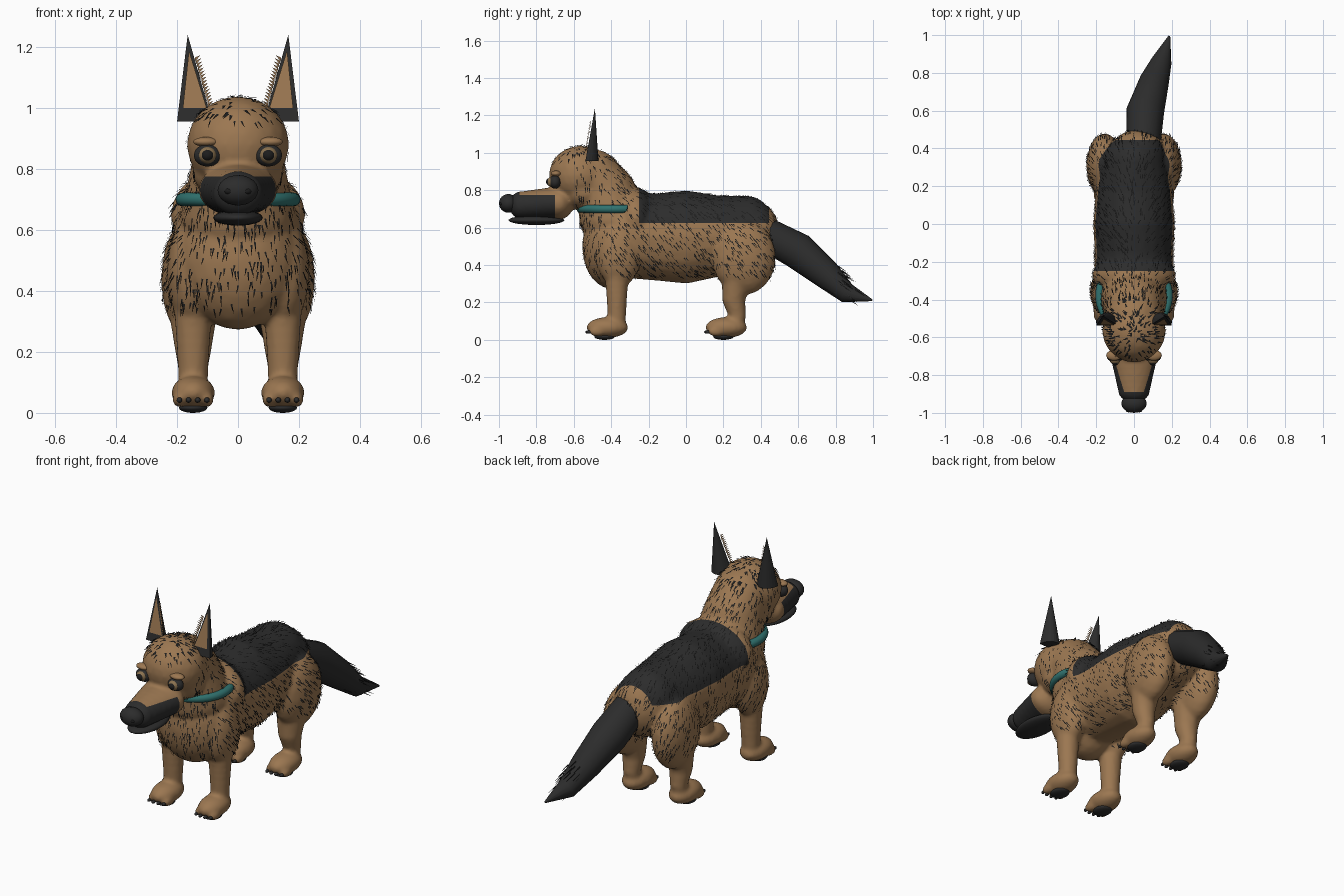
import bpy, bmesh, math, random
from mathutils import Vector, Matrix

random.seed(7)
if "Cube" in bpy.data.objects:
    bpy.data.objects.remove(bpy.data.objects["Cube"])


def material(name, *rgb):
    mat = bpy.data.materials.new(name)
    mat.use_nodes = True
    mat.diffuse_color = (*rgb, 1)
    bsdf = next(n for n in mat.node_tree.nodes if n.type == 'BSDF_PRINCIPLED')
    bsdf.inputs["Base Color"].default_value = (*rgb, 1)
    bsdf.inputs["Roughness"].default_value = 0.8
    return mat


tan = material("tan fur", 0.33, 0.185, 0.083)
black = material("black fur", 0.025, 0.025, 0.025)
strand = material("dark strands", 0.012, 0.012, 0.012)
teal = material("teal collar", 0.03, 0.17, 0.16)
brown = material("brown iris", 0.26, 0.17, 0.08)


def finish(name, bm, *mats, smooth=True):
    mesh = bpy.data.meshes.new(name)
    for f in bm.faces:
        f.smooth = smooth
    bm.to_mesh(mesh)
    bm.free()
    for m in mats:
        mesh.materials.append(m)
    obj = bpy.data.objects.new(name, mesh)
    bpy.context.collection.objects.link(obj)
    return obj


def blob(bm, centre, radii, subdiv=3):
    m = Matrix.Translation(centre) @ Matrix.Diagonal((*radii, 1))
    bmesh.ops.create_icosphere(bm, subdivisions=subdiv, radius=1, matrix=m)


def chain(bm, stations, steps=6):
    """Row of overlapping ellipsoids blended between (centre, radii) stations."""
    for (c0, r0), (c1, r1) in zip(stations, stations[1:]):
        for i in range(steps + 1):
            t = i / steps
            blob(bm, Vector(c0).lerp(Vector(c1), t), Vector(r0).lerp(Vector(r1), t))


def ball(name, mat, centre, radii):
    bm = bmesh.new()
    blob(bm, centre, radii)
    return finish(name, bm, mat)


def round_limb(bm, x, points):
    chain(bm, [((x, y, z), (r, r, r)) for y, z, r in points])


# Body: torso, neck, head, muzzle and legs fused into one skin
bm = bmesh.new()
torso = [(-0.33, 0.56, 0.215, 0.23), (-0.15, 0.55, 0.21, 0.235), (0, 0.55, 0.217, 0.25),
         (0.16, 0.555, 0.205, 0.22), (0.33, 0.58, 0.17, 0.19)]
chain(bm, [((0, y, z), (rx, 0.15, rz)) for y, z, rx, rz in torso])
blob(bm, (0, -0.4, 0.5), (0.2, 0.155, 0.228))
blob(bm, (0, -0.27, 0.65), (0.222, 0.12, 0.165))
blob(bm, (0.02, 0.37, 0.57), (0.15, 0.13, 0.17))
chain(bm, [((0, -0.38, 0.64), (0.19, 0.19, 0.15)),
           ((0, -0.43, 0.8), (0.155, 0.16, 0.14)),
           ((0, -0.5, 0.88), (0.15, 0.15, 0.14))])
blob(bm, (0, -0.565, 0.88), (0.168, 0.168, 0.158))
blob(bm, (0, -0.54, 0.79), (0.15, 0.13, 0.1))
chain(bm, [((0, -0.68, 0.732), (0.131, 0.08, 0.09)),
           ((0, -0.885, 0.72), (0.084, 0.06, 0.074))])
PAW_Y = (-0.42, 0.215)
for s in (-1, 1):
    x = s * 0.147
    blob(bm, (s * 0.15, -0.36, 0.46), (0.083, 0.12, 0.18))
    blob(bm, (s * 0.155, 0.31, 0.44), (0.097, 0.17, 0.2))
    round_limb(bm, x, [(-0.37, 0.4, 0.068), (-0.37, 0.2, 0.054), (-0.37, 0.08, 0.047)])
    round_limb(bm, x, [(0.27, 0.33, 0.08), (0.255, 0.22, 0.062),
                       (0.275, 0.13, 0.046), (0.26, 0.07, 0.046)])
    for y in PAW_Y:
        blob(bm, (x, y, 0.066), (0.072, 0.112, 0.056))
        for side in (-1, 1):
            blob(bm, (x + side * 0.045, y - 0.055, 0.045), (0.024, 0.045, 0.027))
body = finish("body", bm, tan, black)
skin = body.modifiers.new("fuse", 'REMESH')
skin.mode, skin.voxel_size = 'VOXEL', 0.011
relax = body.modifiers.new("relax", 'SMOOTH')
relax.factor, relax.iterations = 0.5, 5
graph = bpy.context.evaluated_depsgraph_get()
fused = bpy.data.meshes.new_from_object(body.evaluated_get(graph))
body.modifiers.clear()
body.data = fused
fused.materials.clear()
fused.materials.append(tan)
fused.materials.append(black)

# Clean colour borders for the black saddle and the black muzzle
SADDLE_Z, SADDLE_FRONT, SADDLE_BACK = 0.625, -0.25, 0.445
MASK_Z, MASK_Y, MASK_TIP = 0.775, -0.7, -0.89
bm = bmesh.new()
bm.from_mesh(fused)
up, ahead = Vector((0, 0, 1)), Vector((0, 1, 0))
for axis, d in ((up, SADDLE_Z), (ahead, SADDLE_FRONT), (ahead, SADDLE_BACK),
                (up, MASK_Z), (ahead, MASK_Y), (ahead, MASK_TIP)):
    bmesh.ops.bisect_plane(bm, geom=bm.verts[:] + bm.edges[:] + bm.faces[:],
                           plane_co=axis * d, plane_no=axis)
furry = []
for f in bm.faces:
    c = f.calc_center_median()
    f.smooth = True
    saddle = c.z > SADDLE_Z and SADDLE_FRONT < c.y < SADDLE_BACK
    mask = c.y < MASK_TIP or (c.y < MASK_Y and c.z < MASK_Z)
    f.material_index = int(saddle or mask)
    face_area = c.y < -0.59 and c.z < 0.95
    if c.z > 0.34 and not face_area:
        furry.append((c, f.normal.copy(), f.calc_area()))
bm.to_mesh(fused)
bm.free()

# Short dark strands lying back over the coat, thicker on the crown
bm = bmesh.new()
for c, n, _ in random.choices(furry, weights=[a for *_, a in furry], k=2400):
    crown = c.z > 0.96
    flow = Vector((random.uniform(-0.25, 0.25), 0.6 if c.y > -0.45 else 0.1, -0.8))
    flow = (flow - n * flow.dot(n)).normalized()
    across = flow.cross(n) * (0.006 if crown else 0.0034)
    base = c + n * 0.002
    tip = base + flow * random.uniform(0.024, 0.038) + n * 0.006
    bm.faces.new([bm.verts.new(p) for p in (base - across, base + across, tip)])
finish("coat_strands", bm, strand, smooth=False)

# Muzzle details
ball("nose", black, (0, -0.95, 0.73), (0.067, 0.05, 0.05))
ball("lower_jaw", black, (0, -0.8, 0.64), (0.082, 0.15, 0.026))
for s in (-1, 1):
    ball("nostril", strand, (s * 0.03, -0.985, 0.727), (0.014, 0.012, 0.011))

# Eyes, brows, paws: mirrored parts
for s in (-1, 1):
    x = s * 0.1
    ball("eye_rim", black, (x, -0.7, 0.845), (0.045, 0.032, 0.037))
    ball("iris", brown, (x, -0.715, 0.845), (0.03, 0.029, 0.028))
    ball("pupil", strand, (x, -0.728, 0.845), (0.021, 0.021, 0.02))
    ball("brow", tan, (s * 0.105, -0.695, 0.889), (0.042, 0.028, 0.016))
    for y in PAW_Y:
        paw = s * 0.147
        ball("paw_pad", black, (paw, y - 0.015, 0.017), (0.047, 0.055, 0.017))
        for k in (-1.5, -0.5, 0.5, 1.5):
            reach = 0.107 - 0.006 * abs(k)
            ball("claw", black, (paw + k * 0.03, y - reach, 0.042), (0.009, 0.014, 0.009))

# Ears: flat front, rounded back, tan lining and a fringe on the inner edge
for s in (-1, 1):
    outer, inner = Vector((s * 0.2, -0.538, 0.955)), Vector((s * 0.084, -0.538, 0.955))
    apex = Vector((s * 0.165, -0.487, 1.24))
    mid = (outer + inner) / 2
    bm = bmesh.new()
    ring = []
    for i in range(13):
        a = math.pi * i / 12
        ring.append(bm.verts.new(mid + (outer - mid) * math.cos(a) + ahead * 0.07 * math.sin(a)))
    top = bm.verts.new(apex)
    bm.faces.new(ring)
    for a, b in zip(ring, ring[1:] + ring[:1]):
        bm.faces.new((a, b, top))
    bmesh.ops.recalc_face_normals(bm, faces=bm.faces[:])
    finish("ear", bm, black, smooth=False)

    bm = bmesh.new()
    shift = Vector((0, -0.005, 0))
    lining = [outer.lerp(inner, 0.14).lerp(apex, 0.16), inner.lerp(outer, 0.06).lerp(apex, 0.16),
              apex.lerp(mid, 0.18)]
    bm.faces.new([bm.verts.new(p + shift) for p in lining])
    finish("ear_lining", bm, tan, smooth=False)

    bm = bmesh.new()
    for i in range(18):
        root = inner.lerp(apex, 0.1 + 0.035 * i) + shift
        end = root + Vector((s * -0.017, -0.006, 0.02))
        bm.faces.new([bm.verts.new(p) for p in (root, root + up * 0.013, end)])
    finish("ear_fringe", bm, tan, smooth=False)

# Collar
bpy.ops.mesh.primitive_torus_add(location=(0, -0.38, 0.7), major_radius=0.183,
                                 minor_radius=0.022, major_segments=48, minor_segments=16)
collar = bpy.context.object
collar.name = "collar"
collar.data.materials.append(teal)
bpy.ops.object.shade_smooth()

# Tail: tapered tube swinging to one side
curve = bpy.data.curves.new("tail", 'CURVE')
curve.dimensions = '3D'
curve.bevel_depth, curve.bevel_resolution, curve.use_fill_caps = 1, 5, True
path = [(0.05, 0.42, 0.57, 0.09), (0.06, 0.6, 0.475, 0.1), (0.105, 0.75, 0.35, 0.08),
        (0.145, 0.86, 0.25, 0.055), (0.187, 0.995, 0.212, 0.005)]
spline = curve.splines.new('POLY')
spline.points.add(len(path) - 1)
for p, (x, y, z, r) in zip(spline.points, path):
    p.co, p.radius = (x, y, z, 1), r
curve.materials.append(black)
tail = bpy.data.objects.new("tail", curve)
bpy.context.collection.objects.link(tail)
bpy.ops.object.select_all(action='DESELECT')
tail.select_set(True)
bpy.context.view_layer.objects.active = tail
bpy.ops.object.convert(target='MESH')
bpy.ops.object.shade_smooth_by_angle(angle=math.radians(40))

# Loose tufts near the tail tip
bm = bmesh.new()
for i in range(40):
    t = random.random()
    a = random.uniform(0, math.tau)
    start = Vector((0.11, 0.77, 0.33)).lerp(Vector((0.16, 0.9, 0.235)), t)
    spread = Vector((math.cos(a), 0.6 * math.sin(a), 0.8 * math.sin(a))) * (0.075 - 0.04 * t)
    root = start + spread
    end = root + Vector((0.02, 0.05, -0.03))
    bm.faces.new([bm.verts.new(p) for p in (root, root + up * 0.008, end)])
finish("tail_tufts", bm, black, smooth=False)
